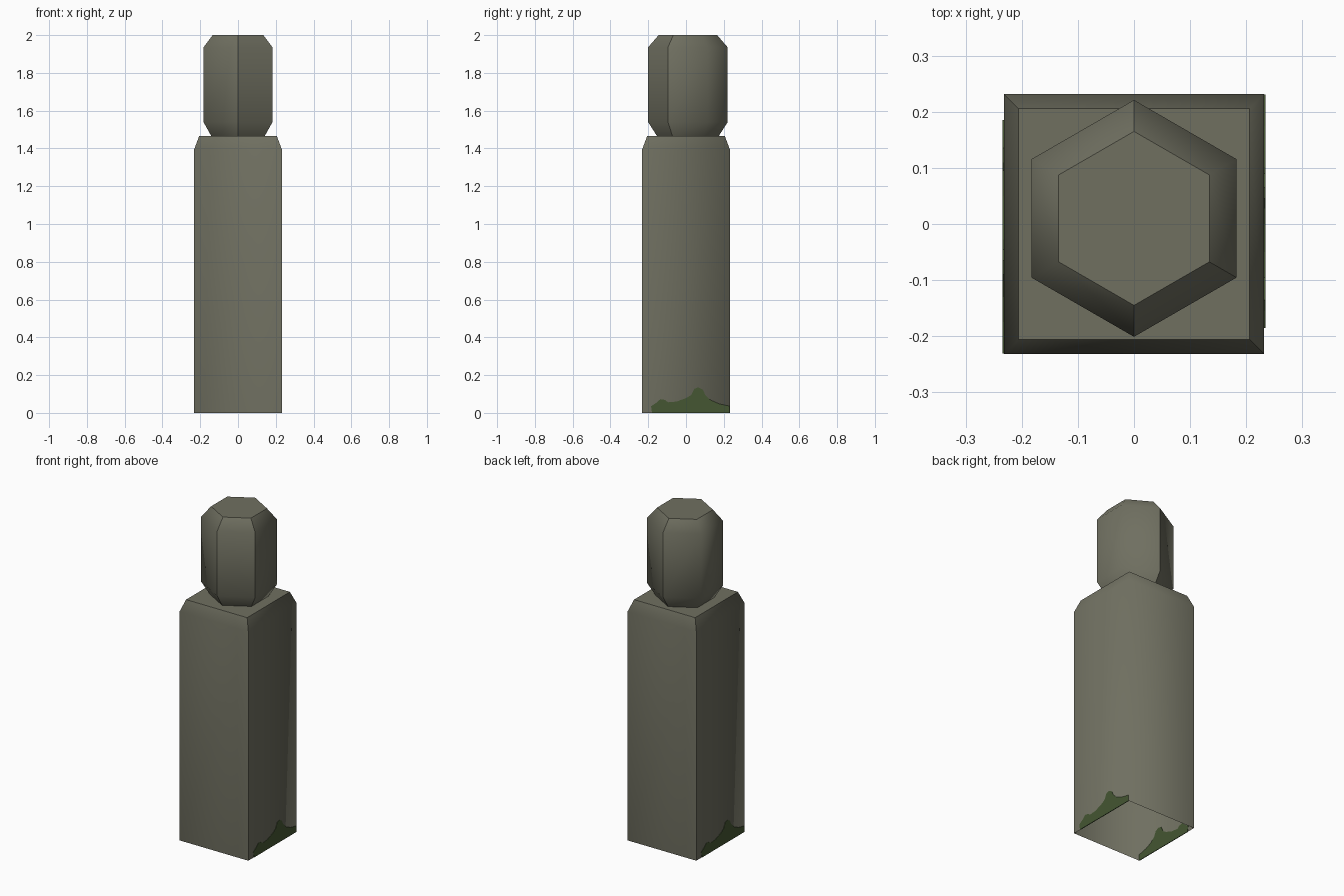
import bpy, bmesh, math

if "Cube" in bpy.data.objects:
    bpy.data.objects.remove(bpy.data.objects["Cube"])


def material(name, rgb):
    m = bpy.data.materials.new(name)
    m.diffuse_color = (*rgb, 1)
    m.use_nodes = True
    m.node_tree.nodes["Principled BSDF"].inputs["Base Color"].default_value = m.diffuse_color
    return m


stone = material("weathered stone", (0.160, 0.160, 0.118))
moss = material("green moss", (0.058, 0.093, 0.032))


def finish(bm, name, mat):
    mesh = bpy.data.meshes.new(name)
    bm.to_mesh(mesh)
    bm.free()
    mesh.materials.append(mat)
    obj = bpy.data.objects.new(name, mesh)
    bpy.context.collection.objects.link(obj)
    return obj


def stacked_prism(name, sides, phase, rings, sharp, cy=0.0):
    """Rings of (z, corner radius), open below, capped on top; sharp = hard corner indices."""
    bm = bmesh.new()
    loops = []
    for z, r in rings:
        angles = [math.radians(phase + 360 * i / sides) for i in range(sides)]
        loops.append([bm.verts.new((r * math.cos(a), cy + r * math.sin(a), z)) for a in angles])
    for lo, hi in zip(loops, loops[1:]):
        for i in range(sides):
            j = (i + 1) % sides
            bm.faces.new((lo[i], lo[j], hi[j], hi[i]))
        for i in sharp:
            bm.edges.get((lo[i], hi[i])).smooth = False
    cap = bm.faces.new(loops[-1])
    for f in bm.faces:
        f.smooth = True
    for e in cap.edges:
        e.smooth = False
    return finish(bm, name, stone)


# Square post with a steep chamfer; two opposite corners are shaded softly
D = math.sqrt(2)
stacked_prism("post", 4, 45,
              [(0, 0.232 * D), (1.395, 0.232 * D), (1.465, 0.206 * D)], (1, 3))

# Six-sided head, tapered at both ends
stacked_prism("head", 6, 30,
              [(1.465, 0.163), (1.54, 0.211), (1.935, 0.211), (2.0, 0.155)],
              (1, 4, 5), cy=0.01)

# Moss patches at the foot of the two side walls, visible inside and outside
OUTLINE = [(-0.18, 0), (-0.185, 0.035), (-0.155, 0.055), (-0.135, 0.073), (-0.11, 0.068),
           (-0.095, 0.056), (-0.05, 0.06), (0.0, 0.078), (0.028, 0.095), (0.045, 0.128),
           (0.065, 0.135), (0.09, 0.122), (0.102, 0.095), (0.13, 0.068), (0.175, 0.048),
           (0.231, 0.036), (0.231, 0)]
for name, s in (("moss_right", 1), ("moss_left", -1)):
    bm = bmesh.new()
    face = bm.faces.new([bm.verts.new((s * 0.230, s * y, z)) for y, z in OUTLINE])
    new = bmesh.ops.extrude_face_region(bm, geom=[face], use_keep_orig=True)["geom"]
    bmesh.ops.translate(bm, vec=(s * 0.004, 0, 0),
                        verts=[v for v in new if isinstance(v, bmesh.types.BMVert)])
    bmesh.ops.recalc_face_normals(bm, faces=bm.faces)
    finish(bm, name, moss)
